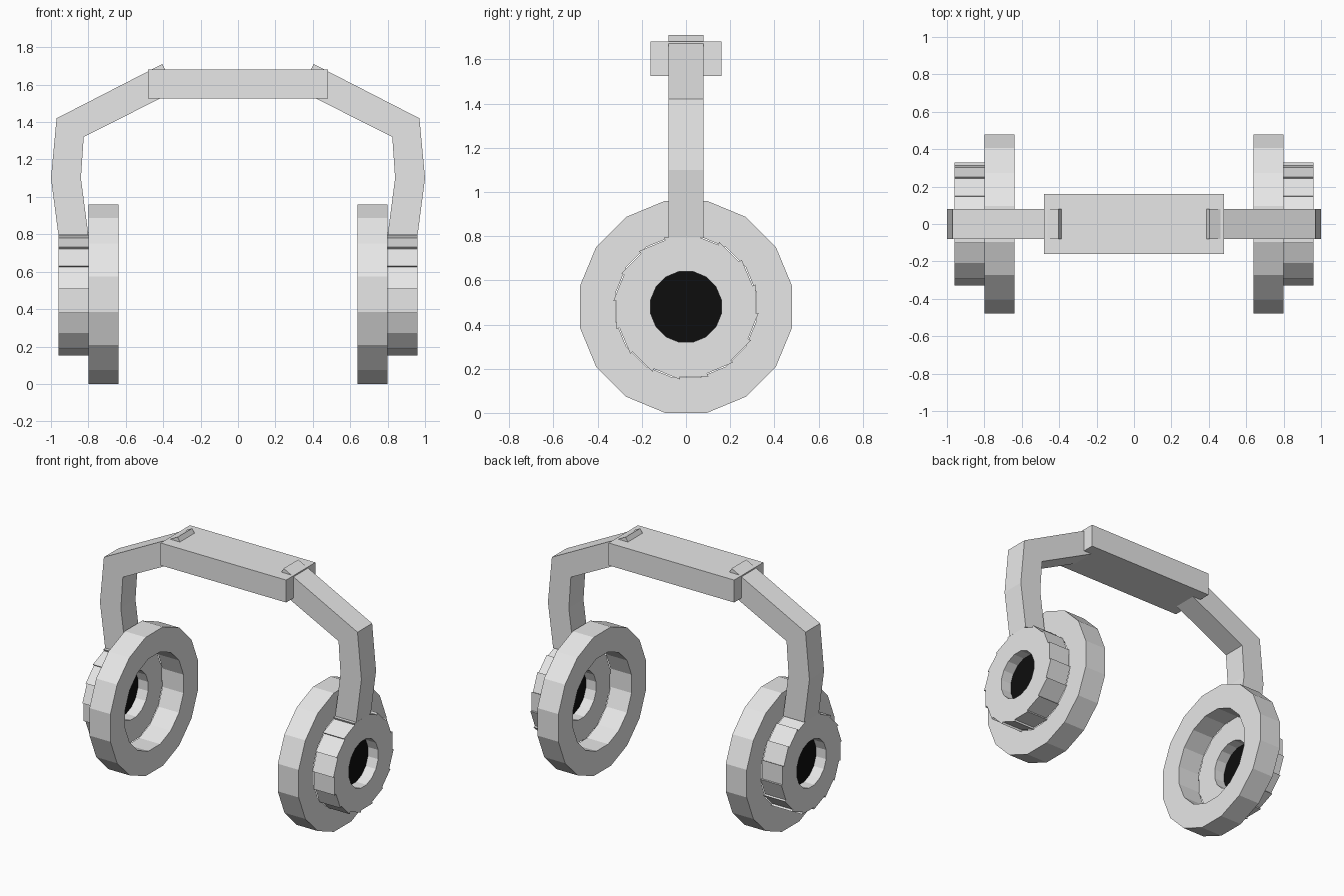
import bpy, bmesh
from math import cos, sin, radians
from mathutils import Vector

if "Cube" in bpy.data.objects:
    bpy.data.objects.remove(bpy.data.objects["Cube"])


def material(name, value):
    m = bpy.data.materials.new(name)
    m.use_nodes = True
    colour = (value, value, value, 1)
    m.diffuse_color = colour
    m.node_tree.nodes["Principled BSDF"].inputs["Base Color"].default_value = colour
    return m


GREY = material("light grey", 0.8)
BLACK = material("black", 0.004)
CUP_Z = 0.48
SIDES = 16
STEP = 360 / SIDES


def polar(radius, degrees):
    a = radians(degrees)
    return radius * cos(a), CUP_Z + radius * sin(a)


def ring(radius):
    return [polar(radius, STEP * (k + 0.5)) for k in range(SIDES)]


def ratchet(low, high, start):
    """Round outline whose facets each end in a small step."""
    pts = []
    for k in range(SIDES):
        a = start + STEP * k
        pts += [polar(low, a), polar(high, a + STEP + 0.3)]
    return pts


def prism(name, loops, start, end, axis, mat, side=1):
    """Extrude closed 2D outlines (later ones are holes) along x or y."""
    bm = bmesh.new()

    def place(u, v):
        return Vector((start * side, u, v)) if axis == "x" else Vector((u * side, start, v))

    for loop in loops:
        vs = [bm.verts.new(place(u, v)) for u, v in loop]
        for a, b in zip(vs, vs[1:] + vs[:1]):
            bm.edges.new((a, b))
    bmesh.ops.triangle_fill(bm, use_beauty=True, edges=bm.edges[:])
    depth = end - start
    shift = Vector((depth * side, 0, 0)) if axis == "x" else Vector((0, depth, 0))
    out = bmesh.ops.extrude_face_region(bm, geom=bm.faces[:], use_keep_orig=True)
    moved = [g for g in out["geom"] if isinstance(g, bmesh.types.BMVert)]
    bmesh.ops.translate(bm, verts=moved, vec=shift)
    bmesh.ops.recalc_face_normals(bm, faces=bm.faces[:])
    mesh = bpy.data.meshes.new(name)
    bm.to_mesh(mesh)
    bm.free()
    mesh.materials.append(mat)
    ob = bpy.data.objects.new(name, mesh)
    bpy.context.collection.objects.link(ob)
    return ob


# Bent arm outline, seen from the front
ARM = [(0.80, 0.795), (0.96, 0.795), (1.0, 1.10), (0.97, 1.42),
       (0.405, 1.71), (0.33, 1.57), (0.825, 1.32), (0.84, 1.10)]

for label, side in (("left", 1), ("right", -1)):
    # Wide cushion ring, stepped outer cup and dark centre disc
    prism(label + "_ear_cushion", [ring(0.489), ring(0.325)], 0.64, 0.80, "x", GREY, side)
    prism(label + "_ear_cup", [ratchet(0.316, 0.33, 17.5), ring(0.163)], 0.80, 0.96, "x", GREY, side)
    prism(label + "_speaker_disc", [ring(0.163)], 0.878, 0.882, "x", BLACK, side)
    prism(label + "_headband_arm", [ARM], -0.08, 0.08, "y", GREY, side)

# Head pad across the top
PAD = [(-0.48, 1.525), (0.48, 1.525), (0.48, 1.68), (-0.48, 1.68)]
prism("head_pad", [PAD], -0.16, 0.16, "y", GREY)
